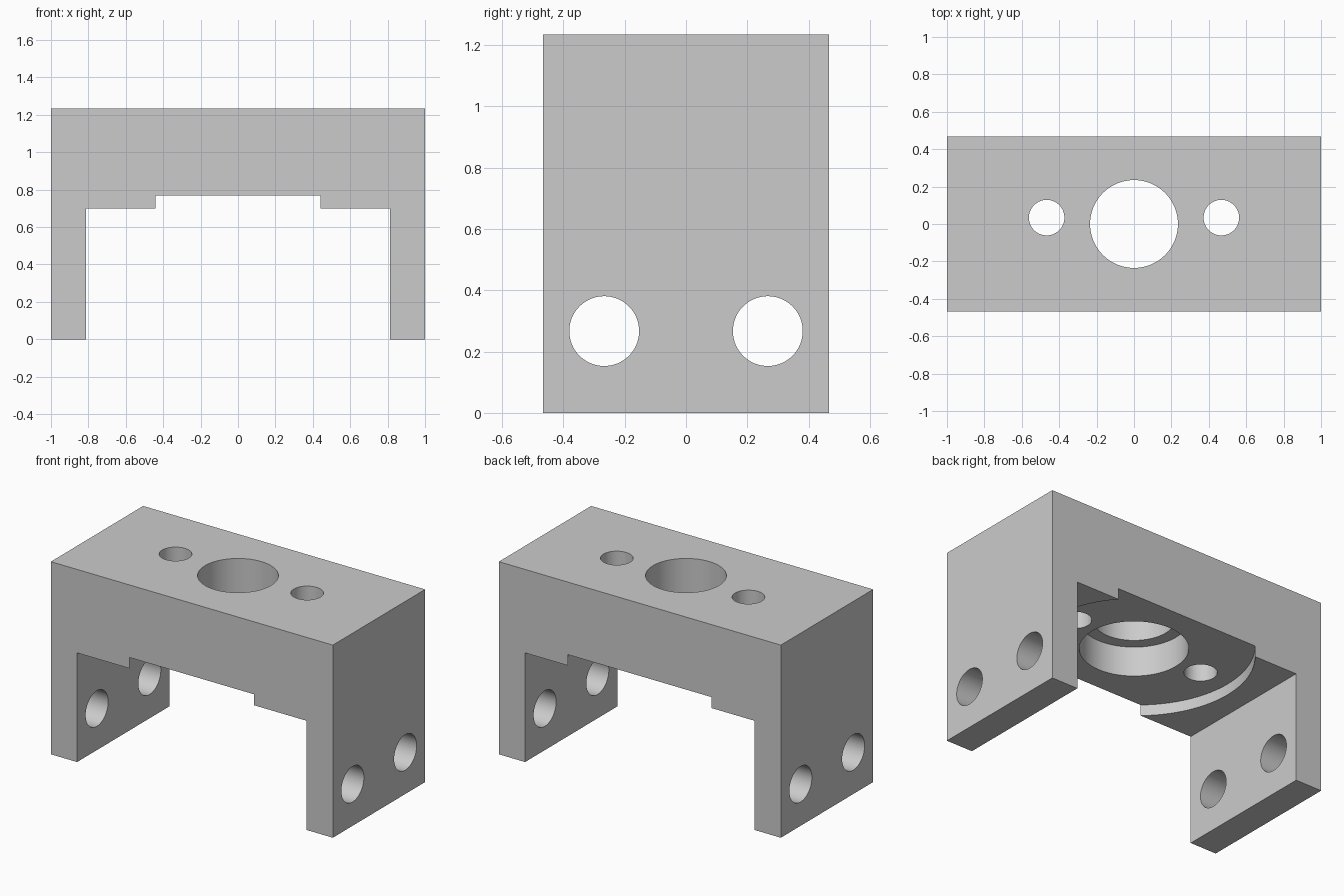
import bpy
import bmesh
from math import radians, pi
from mathutils import Matrix

if "Cube" in bpy.data.objects:
    bpy.data.objects.remove(bpy.data.objects["Cube"], do_unlink=True)

# Main dimensions
WIDTH, DEPTH, HEIGHT = 2.0, 0.935, 1.235
LEG_INNER, UNDERSIDE, RECESS_TOP = 0.814, 0.70, 0.77
BORE_LEDGE = 0.96
OFFSET_Y = 0.034

grey = bpy.data.materials.new("plain grey")
grey.use_nodes = True
colour = (0.6, 0.6, 0.6, 1)
grey.diffuse_color = colour
grey.node_tree.nodes["Principled BSDF"].inputs["Base Color"].default_value = colour


def add_object(name, bm):
    bmesh.ops.recalc_face_normals(bm, faces=bm.faces)
    mesh = bpy.data.meshes.new(name)
    bm.to_mesh(mesh)
    bm.free()
    mesh.materials.append(grey)
    obj = bpy.data.objects.new(name, mesh)
    bpy.context.collection.objects.link(obj)
    return obj


def cut_cylinder(target, radius, centre, length, axis="Z", sides=64):
    """Cut a round hole centred at a point along the given axis."""
    turn = Matrix.Rotation(pi / 2, 4, "Y") if axis == "X" else Matrix()
    bm = bmesh.new()
    bmesh.ops.create_cone(bm, cap_ends=True, segments=sides, radius1=radius,
                          radius2=radius, depth=length,
                          matrix=Matrix.Translation(centre) @ turn)
    cutter = add_object("hole_cutter", bm)
    cutter.hide_render = True
    mod = target.modifiers.new("hole", "BOOLEAN")
    mod.operation = "DIFFERENCE"
    mod.solver = "EXACT"
    mod.object = cutter
    bpy.ops.object.modifier_apply(modifier=mod.name)
    bpy.data.objects.remove(cutter, do_unlink=True)


# Bracket: arch profile extruded front to back
half = WIDTH / 2
profile = [(-half, 0), (-LEG_INNER, 0), (-LEG_INNER, UNDERSIDE),
           (LEG_INNER, UNDERSIDE), (LEG_INNER, 0), (half, 0),
           (half, HEIGHT), (-half, HEIGHT)]
bm = bmesh.new()
face = bm.faces.new([bm.verts.new((x, -DEPTH / 2, z)) for x, z in profile])
extruded = bmesh.ops.extrude_face_region(bm, geom=[face])
verts = [g for g in extruded["geom"] if isinstance(g, bmesh.types.BMVert)]
bmesh.ops.translate(bm, verts=verts, vec=(0, DEPTH, 0))
bracket = add_object("mounting_bracket", bm)
bpy.context.view_layer.objects.active = bracket
bracket.select_set(True)


def cut_from_below(radius, x, y, top):
    bottom = UNDERSIDE - 0.2
    cut_cylinder(bracket, radius, (x, y, (top + bottom) / 2), top - bottom,
                 sides=128 if radius > 0.5 else 64)


# Shallow round recess, counterbore and central through hole
cut_from_below(0.668, 0, OFFSET_Y, RECESS_TOP)
cut_from_below(0.312, 0, 0, BORE_LEDGE)
cut_from_below(0.235, 0, 0, HEIGHT + 0.2)

# Two small screw holes in the top, two larger holes through each leg
for side in (-1, 1):
    cut_from_below(0.095, side * 0.467, OFFSET_Y, HEIGHT + 0.2)
    cut_cylinder(bracket, 0.114, (0, side * 0.267, 0.267), WIDTH + 0.4, "X")

bpy.ops.object.shade_smooth_by_angle(angle=radians(30))
